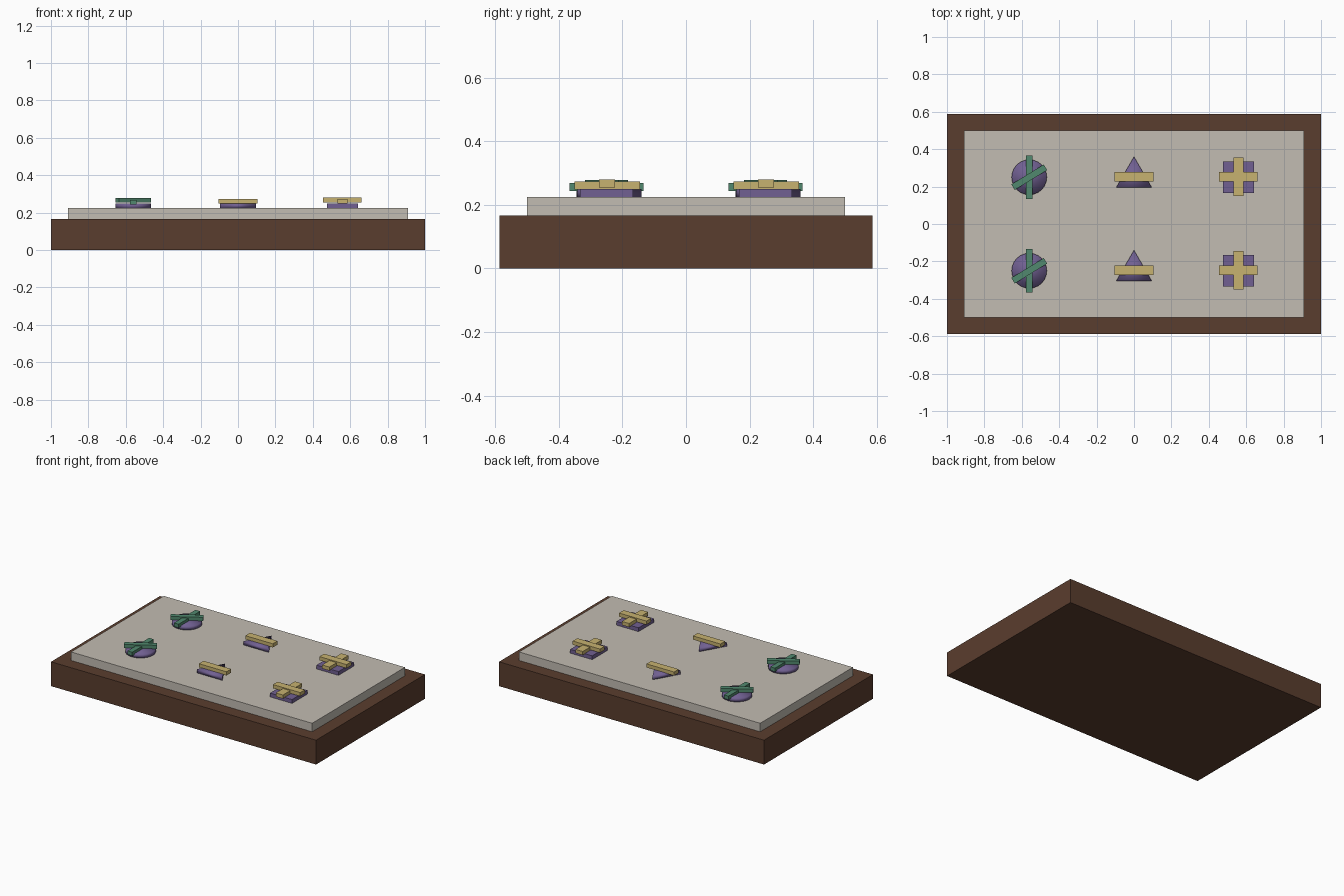
import bpy, math

if "Cube" in bpy.data.objects:
    bpy.data.objects.remove(bpy.data.objects["Cube"])


def material(name, rgb):
    # sRGB 0-255 to linear
    m = bpy.data.materials.new(name)
    lin = [((c / 255 + 0.055) / 1.055) ** 2.4 for c in rgb]
    m.diffuse_color = (*lin, 1)
    m.use_nodes = True
    m.node_tree.nodes["Principled BSDF"].inputs["Base Color"].default_value = m.diffuse_color
    return m


BROWN = material("dark brown", (90, 61, 46))
STONE = material("pale stone", (194, 188, 178))
PURPLE = material("dusty purple", (113, 96, 146))
TEAL = material("teal green", (81, 137, 110))
GOLD = material("muted gold", (199, 178, 112))


def finish(name, mat):
    ob = bpy.context.object
    ob.name = name
    ob.data.materials.append(mat)
    return ob


def box(name, mat, x, y, z0, z1, sx, sy, turn=0):
    bpy.ops.mesh.primitive_cube_add(size=1, location=(x, y, (z0 + z1) / 2))
    ob = bpy.context.object
    ob.scale = (sx, sy, z1 - z0)
    bpy.ops.object.transform_apply(location=False, rotation=False, scale=True)
    ob.rotation_euler.z = turn
    return finish(name, mat)


def prism(name, mat, x, y, z0, z1, radius, sides):
    bpy.ops.mesh.primitive_cylinder_add(vertices=sides, radius=radius, depth=z1 - z0,
                                        location=(x, y, (z0 + z1) / 2))
    bpy.ops.object.shade_smooth()
    return finish(name, mat)


# Base block and raised slab
box("base", BROWN, 0, 0, 0, 0.166, 2, 1.174)
box("slab", STONE, 0, 0, 0.166, 0.224, 1.82, 1.0)

LOW, TOP = 0.222, 0.25
for row, y in (("front", -0.25), ("back", 0.25)):
    # Round token with two crossed teal bars
    prism(f"{row}_disc", PURPLE, -0.56, y, LOW, TOP, 0.094, 24)
    box(f"{row}_disc_bar_long", TEAL, -0.56, y, 0.244, 0.269, 0.035, 0.232)
    box(f"{row}_disc_bar_slanted", TEAL, -0.56, y, 0.254, 0.278, 0.203, 0.035, 0.55)

    # Triangular token with one gold bar
    prism(f"{row}_triangle", PURPLE, 0, y, LOW, TOP, 0.11, 3)
    box(f"{row}_triangle_bar", GOLD, 0, y + 0.002, 0.248, 0.273, 0.208, 0.05)

    # Square token with a gold cross
    box(f"{row}_square", PURPLE, 0.558, y, LOW, TOP, 0.166, 0.166)
    box(f"{row}_cross_upright", GOLD, 0.558, y + 0.002, 0.248, 0.273, 0.054, 0.206)
    box(f"{row}_cross_bar", GOLD, 0.558, y + 0.002, 0.255, 0.28, 0.206, 0.05)
